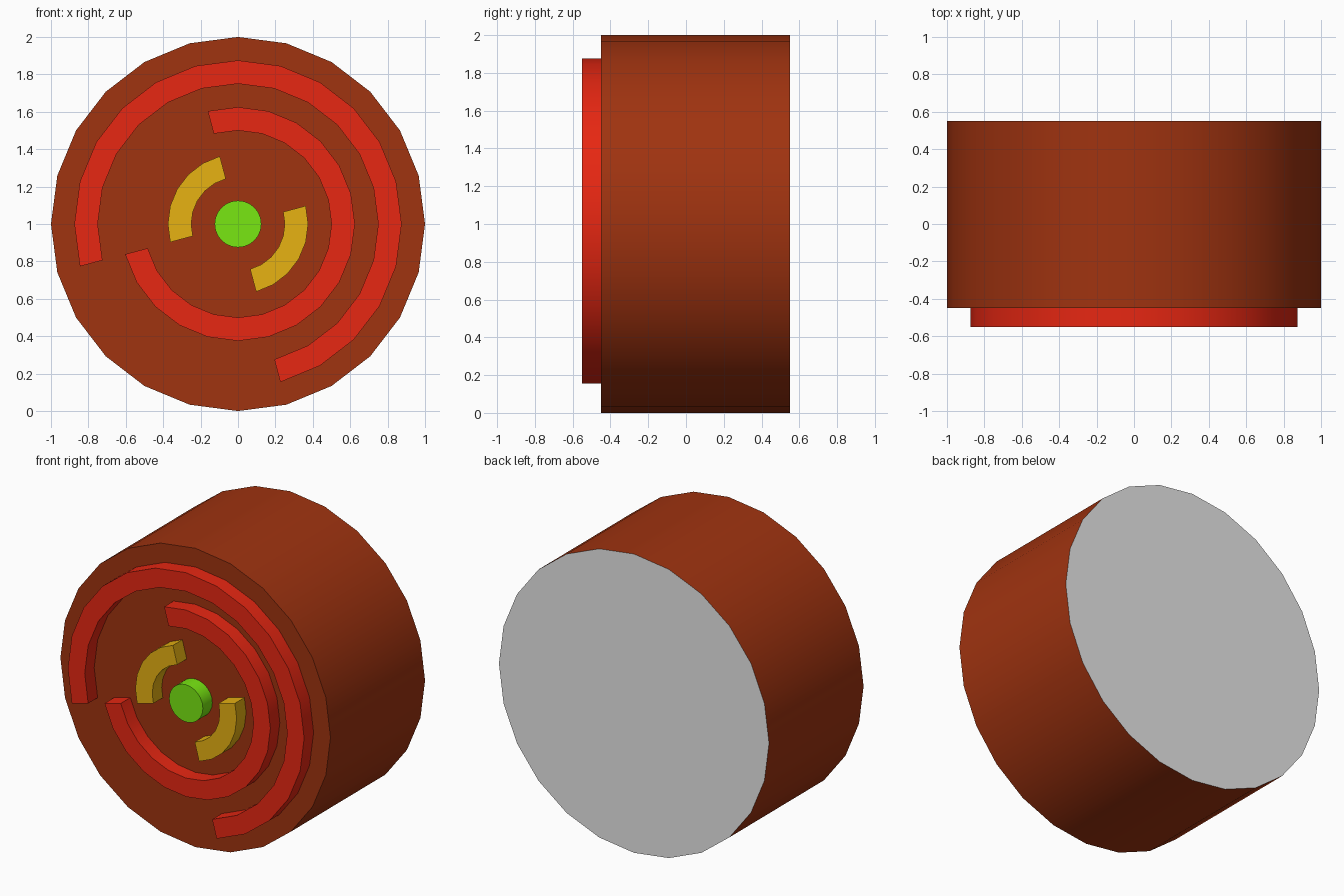
import bpy, bmesh
from math import radians, cos, sin, pi
from mathutils import Matrix

cube = bpy.data.objects.get("Cube")
if cube:
    bpy.data.objects.remove(cube, do_unlink=True)

STEP = 15          # degrees per facet
BACK, FACE, RELIEF = 0.55, -0.45, -0.55


def material(name, rgb):
    mat = bpy.data.materials.new(name)
    mat.use_nodes = True
    mat.diffuse_color = (*rgb, 1)
    mat.node_tree.nodes["Principled BSDF"].inputs["Base Color"].default_value = (*rgb, 1)
    return mat


brown = material("rust brown", (0.35, 0.033, 0.005))
red = material("bright red", (0.8, 0.02, 0.006))
yellow = material("golden yellow", (0.8, 0.445, 0.006))
green = material("lime green", (0.19, 0.8, 0.006))
grey = material("light grey", (0.8, 0.8, 0.8))


def finish(name, bm, *mats):
    bmesh.ops.recalc_face_normals(bm, faces=bm.faces)
    mesh = bpy.data.meshes.new(name)
    bm.to_mesh(mesh)
    bm.free()
    for mat in mats:
        mesh.materials.append(mat)
    obj = bpy.data.objects.new(name, mesh)
    bpy.context.collection.objects.link(obj)
    obj.location.z = 1
    bpy.ops.object.select_all(action='DESELECT')
    obj.select_set(True)
    bpy.context.view_layer.objects.active = obj
    bpy.ops.object.shade_smooth_by_angle(angle=radians(30))
    return obj


def disc(name, radius, y_front, y_back, *mats):
    """Cylinder lying along y."""
    bm = bmesh.new()
    bmesh.ops.create_cone(bm, cap_ends=True, segments=360 // STEP, radius1=radius,
                          radius2=radius, depth=y_back - y_front)
    bm.transform(Matrix.Translation((0, (y_front + y_back) / 2, 0))
                 @ Matrix.Rotation(pi / 2, 4, 'X'))
    return finish(name, bm, *mats)


def arc(name, inner, outer, start, end, mat):
    """Raised ring segment between two angles, standing on the front face."""
    bm = bmesh.new()
    rings = []
    for deg in range(start, end + 1, STEP):
        a = radians(deg)
        rings.append([bm.verts.new((r * cos(a), y, r * sin(a)))
                      for r, y in ((inner, FACE), (outer, FACE),
                                   (outer, RELIEF), (inner, RELIEF))])
    for p, q in zip(rings, rings[1:]):
        for i in range(4):
            j = (i + 1) % 4
            bm.faces.new((p[i], p[j], q[j], q[i]))
    bm.faces.new(rings[0])
    bm.faces.new(rings[-1])
    return finish(name, bm, mat)


# Drum with a grey back
drum = disc("drum_body", 1, FACE, BACK, brown, grey)
for face in drum.data.polygons:
    face.material_index = int(face.normal.y > 0.9)

# Raised front pattern
arc("outer_arc", 0.75, 0.875, -75, 195, red)
arc("middle_arc", 0.5, 0.625, -165, 105, red)
arc("inner_arc_right_side", 0.25, 0.375, 105, 195, yellow)
arc("inner_arc_left_side", 0.25, 0.375, -75, 15, yellow)
disc("centre_button", 0.125, RELIEF, FACE, green)
